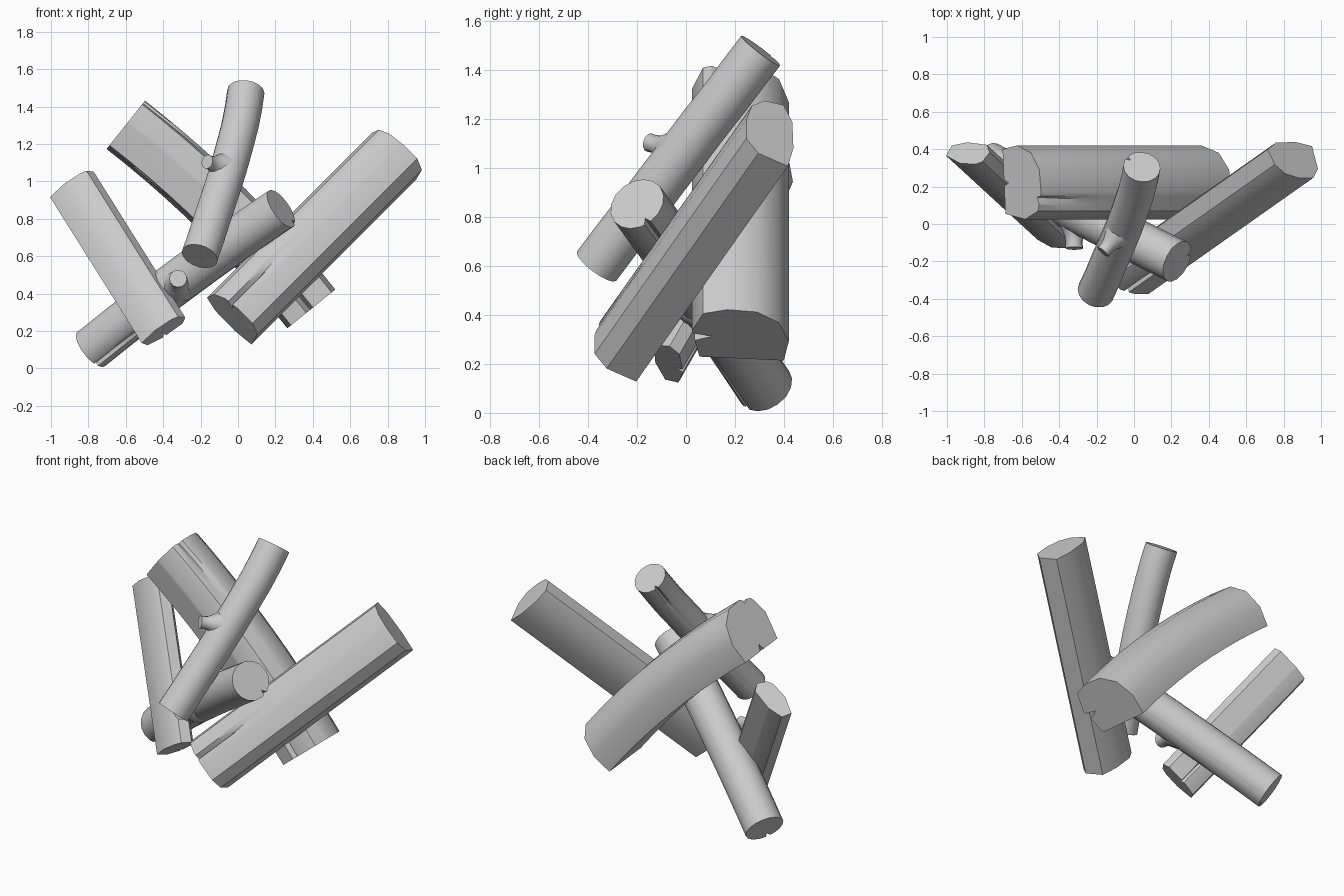
import bpy, bmesh, math
from mathutils import Vector

if "Cube" in bpy.data.objects:
    bpy.data.objects.remove(bpy.data.objects["Cube"])


def round_section(r, n=16):
    return [(r * math.cos(2 * math.pi * i / n), r * math.sin(2 * math.pi * i / n)) for i in range(n)]


def edge_radius(sec, a):
    # distance from the centre to the section outline at angle a
    c, s = math.cos(a), math.sin(a)
    for (x0, y0), (x1, y1) in zip(sec, sec[1:] + sec[:1]):
        ex, ey = x1 - x0, y1 - y0
        den = c * ey - s * ex
        if abs(den) < 1e-9:
            continue
        t = (x0 * ey - y0 * ex) / den
        k = (x0 * s - y0 * c) / den
        if t > 0 and -1e-6 <= k <= 1 + 1e-6:
            return t
    return 0.1


def bent_path(a, b, bow=(0, 0, 0), n=10):
    a, b, bow = Vector(a), Vector(b), Vector(bow)
    return [a.lerp(b, i / n) + bow * 4 * (i / n) * (1 - i / n) for i in range(n + 1)]


def log(name, path, section, u_ref, notches=(), radii=None):
    """Sweep a section along a path; notches = (end 0/1, world direction, depth)."""
    n = len(path)
    u_ref = Vector(u_ref)

    def frame(i):
        d = (path[min(i + 1, n - 1)] - path[max(i - 1, 0)]).normalized()
        u = (u_ref - d * u_ref.dot(d)).normalized()
        return u, d.cross(u)

    cuts = []
    for end, direction, depth in notches:
        u, v = frame(0 if end == 0 else n - 1)
        w = Vector(direction)
        cuts.append((end, math.atan2(w.dot(v), w.dot(u)), depth))
    gap = math.radians(7)
    diff = lambda p, q: abs((p - q + math.pi) % (2 * math.pi) - math.pi)
    pts = [(math.atan2(y, x), math.hypot(x, y), None) for x, y in section]
    pts = [p for p in pts if all(diff(p[0], c[1]) > gap * 1.2 for c in cuts)]
    for c in cuts:
        for off in (-gap, 0, gap):
            a = c[1] + off
            pts.append((math.atan2(math.sin(a), math.cos(a)), edge_radius(section, a), c if off == 0 else None))
    pts.sort(key=lambda p: p[0])

    bm = bmesh.new()
    rings = []
    for i, p in enumerate(path):
        u, v = frame(i)
        scale = radii[i] if radii else 1
        ring = []
        for a, r, cut in pts:
            if cut:
                t = i / (n - 1) if cut[0] == 0 else 1 - i / (n - 1)
                r *= 1 - cut[2] * max(0, 1 - t / 0.3)
            ring.append(bm.verts.new(p + (u * math.cos(a) + v * math.sin(a)) * r * scale))
        rings.append(ring)
    m = len(pts)
    for r0, r1 in zip(rings, rings[1:]):
        for j in range(m):
            bm.faces.new((r0[j], r0[(j + 1) % m], r1[(j + 1) % m], r1[j]))
    bm.faces.new(rings[0][::-1])
    bm.faces.new(rings[-1])
    bmesh.ops.recalc_face_normals(bm, faces=bm.faces)
    for f in bm.faces:
        f.smooth = True
    for e in bm.edges:
        e.smooth = e.calc_face_angle(0) < math.radians(34)
    me = bpy.data.meshes.new(name)
    bm.to_mesh(me)
    bm.free()
    ob = bpy.data.objects.new(name, me)
    bpy.context.collection.objects.link(ob)
    return ob


def stub(name, a, b, r):
    # broken twig with a flared base
    log(name, bent_path(a, b, n=5), round_section(r, 12), (0.1, 0.2, 1), radii=[2.2, 1.9, 1.5, 1.15, 1.0, 1.05])


# round log leaning across the middle
log("low_round_log", bent_path((-.785, .325, .103), (.23, -.20, .854), (-.01, 0, .01)),
    round_section(.118), (0, 0, 1),
    [(0, (.2, -.6, -.7), .35), (1, (0, .5, -.8), .25)])
stub("low_log_twig", (-.32, .04, .45), (-.32, -.13, .48), .045)

# thin curved log at the front
thin = [(-.205, -.365, .60), (-.17, -.29, .70), (-.135, -.205, .81), (-.095, -.115, .93), (-.055, -.02, 1.055),
        (-.02, .075, 1.18), (.01, .165, 1.295), (.03, .24, 1.395), (.042, .305, 1.48)]
log("thin_curved_log", [Vector(p) for p in thin], round_section(.1), (1, 0, 0),
    [(1, (-.7, 0, -.7), .25)])
stub("thin_log_twig", (-.08, -.05, 1.075), (-.165, -.15, 1.105), .037)

# wide split log on the right
log("right_split_log", bent_path((-.02, -.275, .27), (.86, .345, 1.15)),
    [(-.18, .06), (-.165, -.03), (-.11, -.085), (-.02, -.11), (.09, -.11), (.15, -.055),
     (.165, .08), (.05, .105), (-.10, .10)],
    (.707, 0, -.707), [(0, (-.3, -.8, .5), .4)])

# thick bent log at the back
log("back_thick_log", bent_path((.392, .22, .318), (-.60, .22, 1.302), (.03, 0, .03)),
    [(-.14, -.165), (-.165, .18), (-.04, .20), (.08, .16), (.15, .07), (.165, -.05),
     (.14, -.15), (.03, -.195), (-.06, -.18)],
    (.707, 0, .707),
    [(0, (0, -1, -.1), .4), (1, (-.7, 0, -.7), .25), (1, (.6, -.5, .6), .15)])

# flat split log on the left
log("left_split_log", bent_path((-.405, -.085, .205), (-.895, .365, .985)),
    [(-.13, 0), (-.11, .06), (-.02, .08), (.11, .065), (.14, .02), (.11, -.035), (.07, -.05), (-.03, -.045)],
    (.844, 0, .536), [(0, (.1, .9, -.3), .4)])
